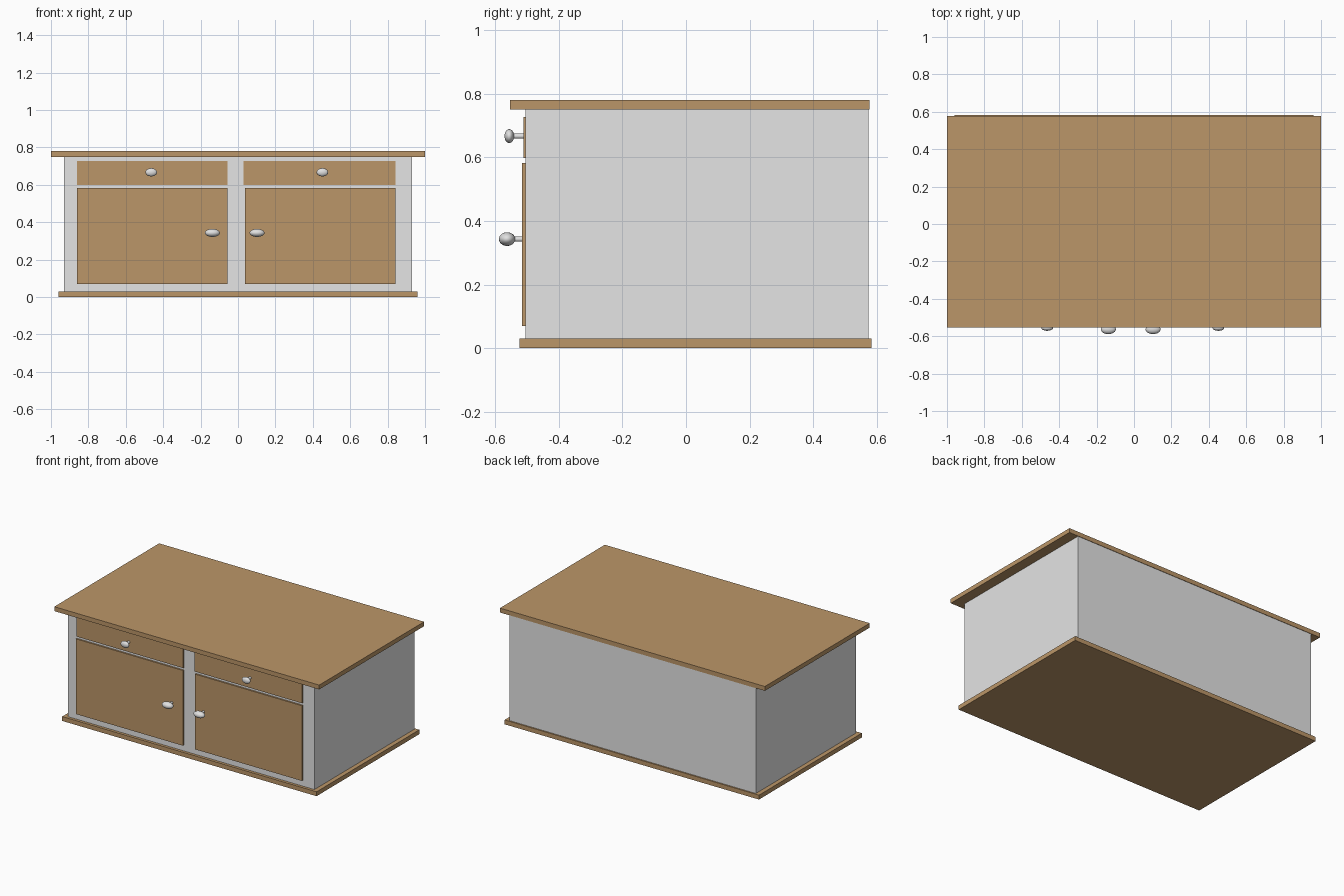
import bpy
import bmesh
import math
from mathutils import Matrix

if "Cube" in bpy.data.objects:
    bpy.data.objects.remove(bpy.data.objects["Cube"])


def material(name, rgb):
    m = bpy.data.materials.new(name)
    m.diffuse_color = (*rgb, 1.0)
    m.use_nodes = True
    m.node_tree.nodes["Principled BSDF"].inputs["Base Color"].default_value = m.diffuse_color
    return m


WOOD = material("brown wood", (0.50, 0.305, 0.138))
PAINT = material("light grey paint", (0.78, 0.78, 0.78))
METAL = material("grey metal", (0.75, 0.75, 0.75))


def finish(name, bm, mat):
    mesh = bpy.data.meshes.new(name)
    bm.to_mesh(mesh)
    bm.free()
    mesh.materials.append(mat)
    obj = bpy.data.objects.new(name, mesh)
    bpy.context.collection.objects.link(obj)
    return obj


def box(name, x, y, z, mat):
    """Box from (min, max) pairs on each axis."""
    bm = bmesh.new()
    centre = [(a + b) / 2 for a, b in (x, y, z)]
    size = [b - a for a, b in (x, y, z)]
    bmesh.ops.create_cube(bm, size=1, matrix=Matrix.Translation(centre) @ Matrix.Diagonal((*size, 1)))
    return finish(name, bm, mat)


def knob(name, x, z, y_mid, size, y_face):
    """Flattened ball on a round stem that reaches the panel."""
    bm = bmesh.new()
    turn = Matrix.Rotation(math.pi / 2, 4, 'X')
    half = [s / 2 for s in size]
    bmesh.ops.create_uvsphere(
        bm, u_segments=32, v_segments=16, radius=1,
        matrix=Matrix.Translation((x, y_mid, z)) @ Matrix.Diagonal((*half, 1)) @ turn)
    length = y_face - y_mid
    bmesh.ops.create_cone(
        bm, cap_ends=True, segments=20, radius1=0.008, radius2=0.008, depth=length,
        matrix=Matrix.Translation((x, y_mid + length / 2, z)) @ turn)
    obj = finish(name, bm, METAL)
    bpy.ops.object.select_all(action='DESELECT')
    bpy.context.view_layer.objects.active = obj
    obj.select_set(True)
    bpy.ops.object.shade_smooth_by_angle(angle=math.radians(40))


# Carcass with wooden base and top
box("cabinet_body", (-0.93, 0.93), (-0.505, 0.575), (0.03, 0.75), PAINT)
box("base_board", (-0.96, 0.96), (-0.524, 0.584), (0.0, 0.03), WOOD)
box("table_top", (-1.0, 1.0), (-0.553, 0.578), (0.75, 0.78), WOOD)

# Doors, drawers and their knobs on each side
for side, door_x, drawer_x, door_knob_x, drawer_knob_x in (
        ("left", (-0.862, -0.055), (-0.862, -0.055), -0.137, -0.464),
        ("right", (0.037, 0.843), (0.03, 0.843), 0.102, 0.451)):
    box(side + "_door", door_x, (-0.516, -0.50), (0.07, 0.583), WOOD)
    box(side + "_drawer", drawer_x, (-0.512, -0.50), (0.598, 0.727), WOOD)
    knob(side + "_door_knob", door_knob_x, 0.343, -0.563, (0.08, 0.051, 0.043), -0.512)
    knob(side + "_drawer_knob", drawer_knob_x, 0.667, -0.556, (0.062, 0.03, 0.044), -0.508)
